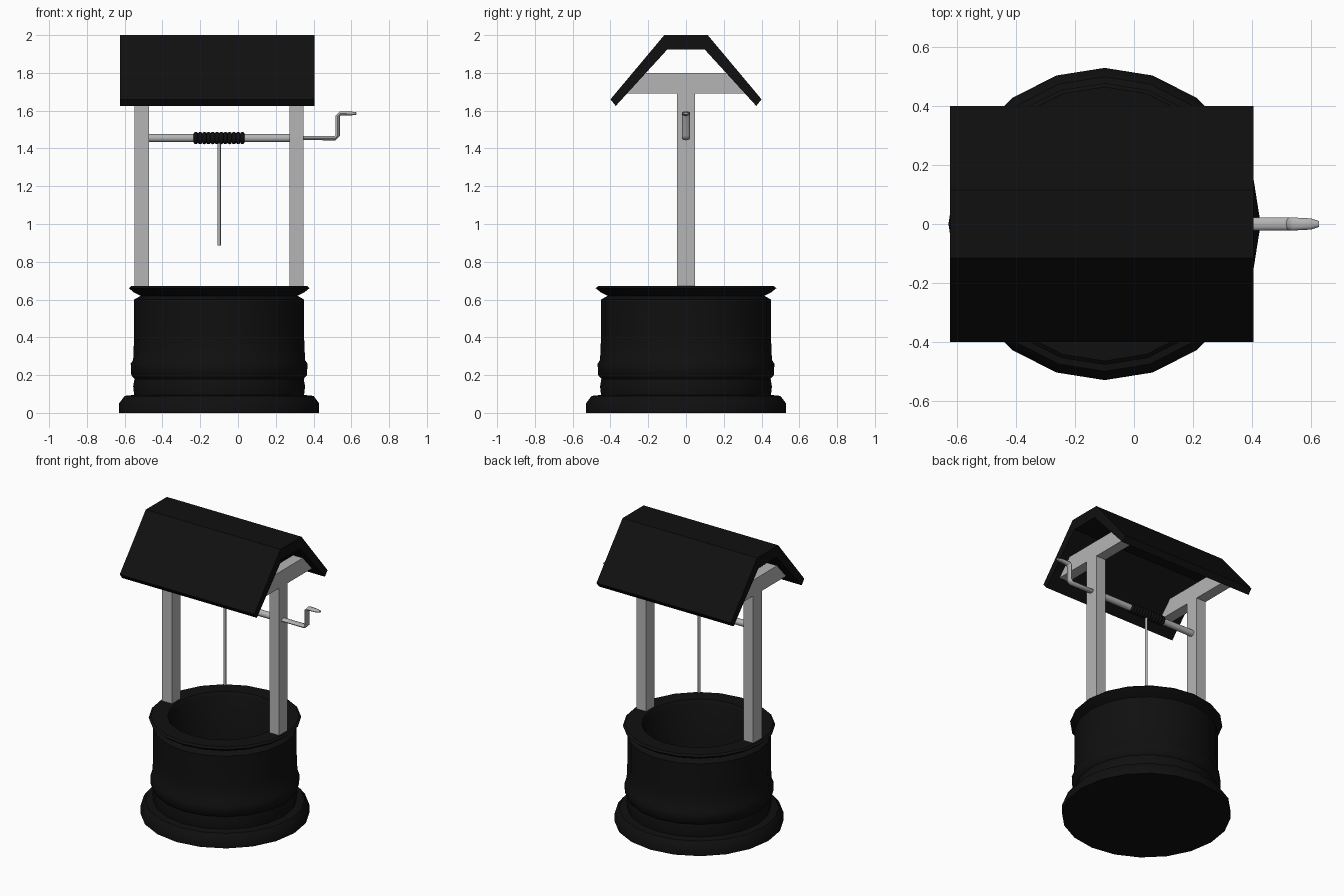
import bpy, bmesh, math
from mathutils import Vector

if "Cube" in bpy.data.objects:
    bpy.data.objects.remove(bpy.data.objects["Cube"])

CX = -0.10          # centre of the well
POST = 0.41         # post distance from the centre
AXLE_Z = 1.455


def make_material(name, value):
    mat = bpy.data.materials.new(name)
    mat.use_nodes = True
    colour = (value, value, value, 1)
    mat.diffuse_color = colour
    mat.node_tree.nodes["Principled BSDF"].inputs["Base Color"].default_value = colour
    return mat


black = make_material("black", 0.005)
grey = make_material("grey", 0.46)


def finish(bm, name, mat, smooth=None):
    bmesh.ops.recalc_face_normals(bm, faces=bm.faces)
    mesh = bpy.data.meshes.new(name)
    bm.to_mesh(mesh)
    bm.free()
    mesh.materials.append(mat)
    obj = bpy.data.objects.new(name, mesh)
    bpy.context.collection.objects.link(obj)
    if smooth:
        bpy.ops.object.select_all(action="DESELECT")
        obj.select_set(True)
        bpy.context.view_layer.objects.active = obj
        bpy.ops.object.shade_smooth_by_angle(angle=math.radians(smooth))
    return obj


def loft(name, rings, mat, smooth=None):
    """Skin a list of vertex rings and cap both ends."""
    bm = bmesh.new()
    loops = [[bm.verts.new(p) for p in ring] for ring in rings]
    n = len(loops[0])
    for a, b in zip(loops, loops[1:]):
        for i in range(n):
            j = (i + 1) % n
            bm.faces.new((a[i], a[j], b[j], b[i]))
    bm.faces.new(loops[0])
    bm.faces.new(loops[-1])
    return finish(bm, name, mat, smooth)


def prism(name, profile, x0, x1, mat):
    """Extrude a y-z outline along x."""
    return loft(name, [[(x, y, z) for y, z in profile] for x in (x0, x1)], mat)


def circle(r, n):
    return [(r * math.cos(math.tau * i / n), r * math.sin(math.tau * i / n)) for i in range(n)]


# Round wall with base step, middle band, rim and hollow inside
wall = [(0.53, 0), (0.53, 0.05), (0.50, 0.09), (0.45, 0.095), (0.455, 0.14),
        (0.448, 0.18), (0.465, 0.20), (0.468, 0.26), (0.455, 0.28), (0.45, 0.40),
        (0.45, 0.60), (0.415, 0.62), (0.45, 0.637), (0.478, 0.66), (0.465, 0.672),
        (0.36, 0.672), (0.345, 0.65), (0.345, 0.10)]
loft("well_wall", [[(CX + x, y, z) for x, y in circle(r, 20)] for r, z in wall], black, 40)

# Roof shell, a folded strip of even thickness
outer = [(-0.40, 1.66), (-0.115, 2.0), (0.115, 2.0), (0.40, 1.66)]
inner = [(0.372, 1.625), (0.098, 1.925), (-0.098, 1.925), (-0.372, 1.625)]
prism("roof", outer + inner, -0.625, 0.405, black)

# Posts and the cross beams under the roof
for side, label in ((-1, "right"), (1, "left")):
    x = CX + side * POST
    w = 0.0375
    prism(label + "_post", [(-0.047, 0.66), (0.047, 0.66), (0.047, 1.69), (-0.047, 1.69)],
          x - w, x + w, grey)
    prism(label + "_roof_beam", [(-0.325, 1.69), (0.325, 1.69), (0.225, 1.80), (-0.225, 1.80)],
          x - w, x + w, grey)

# Axle between the posts
loft("axle", [[(x, y, AXLE_Z + z) for y, z in circle(0.022, 12)] for x in (-0.49, 0.28)], grey, 40)

# Rope wound on the axle, as a row of rings
bm = bmesh.new()
turns, major, minor = 12, 0.02, 0.013
for k in range(turns):
    x = -0.223 + 0.246 * k / (turns - 1)
    rings = []
    for i in range(12):
        a = math.tau * i / 12
        rings.append([bm.verts.new((x + u, (major + v) * math.cos(a),
                                    AXLE_Z + (major + v) * math.sin(a)))
                      for u, v in circle(minor, 8)])
    for i in range(12):
        a, b = rings[i], rings[(i + 1) % 12]
        for j in range(8):
            m = (j + 1) % 8
            bm.faces.new((a[j], a[m], b[m], b[j]))
finish(bm, "rope_windings", black, 60)

# Hanging rope
loft("hanging_rope", [[(CX + x, y, z) for x, y in circle(0.009, 8)] for z in (0.885, 1.45)], grey, 50)

# Crank: flat oval section swept along a bent path, with a tapered grip
path = [(0.33, 1.455), (0.515, 1.455), (0.528, 1.468), (0.528, 1.572),
        (0.541, 1.585), (0.60, 1.585), (0.628, 1.585)]
widths = [0.022, 0.022, 0.022, 0.022, 0.022, 0.019, 0.010]
thick = [0.011, 0.012, 0.012, 0.012, 0.012, 0.010, 0.006]
rings = []
for i, (x, z) in enumerate(path):
    before = Vector(path[max(i - 1, 0)])
    after = Vector(path[min(i + 1, len(path) - 1)])
    d = (after - before).normalized()
    rings.append([(x - d.y * v * thick[i], u * widths[i], z + d.x * v * thick[i])
                  for u, v in circle(1, 12)])
loft("crank", rings, grey, 50)
